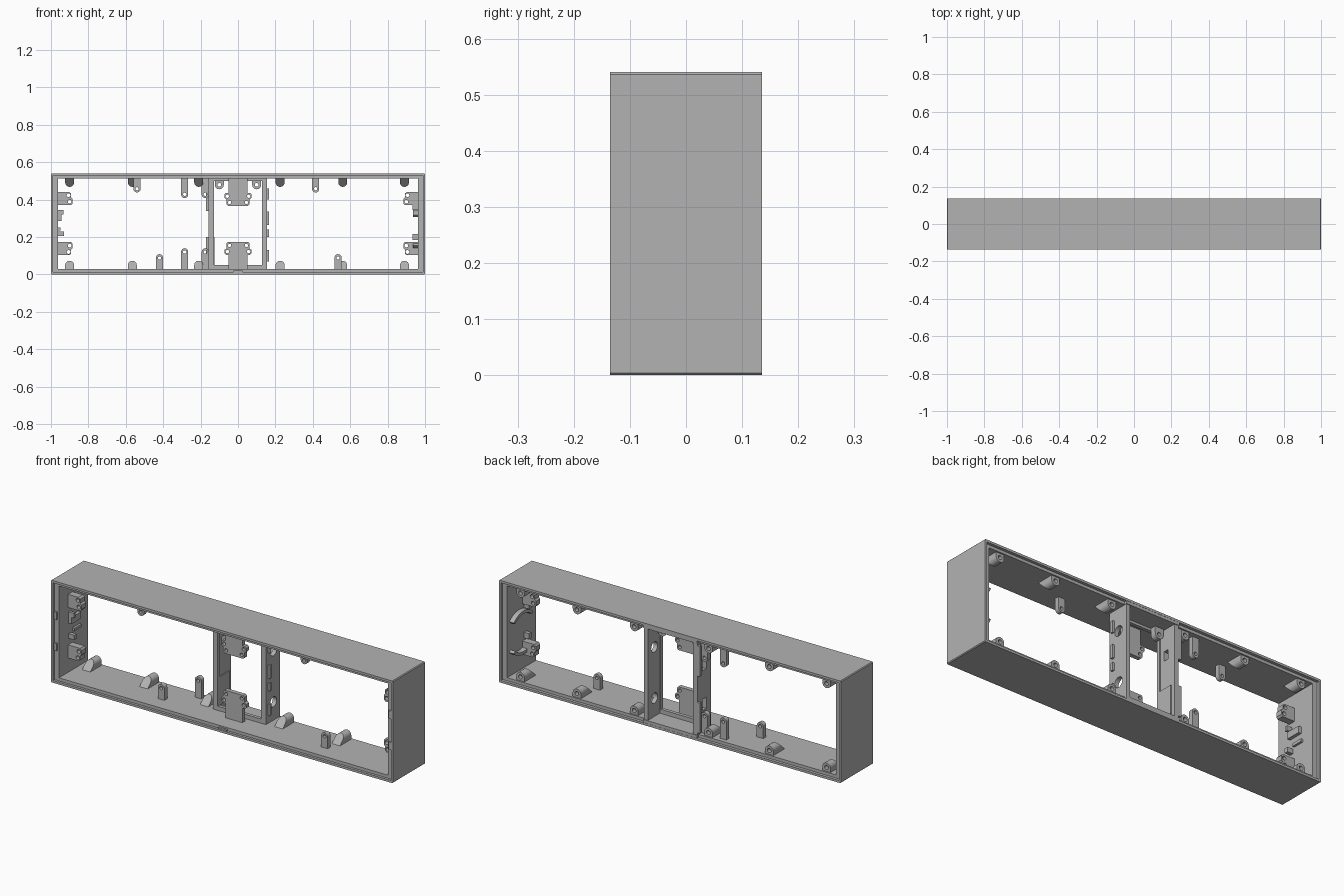
import bpy, bmesh
from math import pi, cos, sin, radians
from mathutils import Matrix

if "Cube" in bpy.data.objects:
    bpy.data.objects.remove(bpy.data.objects["Cube"], do_unlink=True)

grey = bpy.data.materials.new("plain grey plastic")
grey.use_nodes = True
TONE = (0.45, 0.45, 0.45, 1)
grey.diffuse_color = TONE
grey.node_tree.nodes["Principled BSDF"].inputs["Base Color"].default_value = TONE

H = 0.54                       # overall height
FLOOR, CEIL = 0.028, 0.513     # inner faces of the long walls
SIDE = 0.962                   # inner faces of the end walls
TURN = {"y": Matrix(((1, 0, 0), (0, 0, -1), (0, 1, 0))).to_4x4(),
        "x": Matrix(((0, 0, 1), (1, 0, 0), (0, 1, 0))).to_4x4()}


def plate(name, outlines, lo, hi, axis="y"):
    """Flat shape (first outline solid, others holes) extruded along an axis."""
    curve = bpy.data.curves.new(name, "CURVE")
    curve.dimensions = "2D"
    curve.fill_mode = "BOTH"
    curve.extrude = (hi - lo) / 2
    for points in outlines:
        spline = curve.splines.new("POLY")
        spline.points.add(len(points) - 1)
        for p, (u, v) in zip(spline.points, points):
            p.co = (u, v, 0, 1)
        spline.use_cyclic_u = True
    temp = bpy.data.objects.new(name, curve)
    bpy.context.collection.objects.link(temp)
    graph = bpy.context.evaluated_depsgraph_get()
    mesh = bpy.data.meshes.new_from_object(temp.evaluated_get(graph))
    bpy.data.objects.remove(temp, do_unlink=True)
    mid = (lo + hi) / 2
    shift = Matrix.Translation((mid, 0, 0) if axis == "x" else (0, mid, 0))
    mesh.transform(shift @ TURN[axis])
    bm = bmesh.new()
    bm.from_mesh(mesh)
    bmesh.ops.remove_doubles(bm, verts=bm.verts, dist=1e-5)
    bmesh.ops.recalc_face_normals(bm, faces=bm.faces)
    bm.to_mesh(mesh)
    bm.free()
    mesh.materials.clear()
    mesh.materials.append(grey)
    obj = bpy.data.objects.new(name, mesh)
    bpy.context.collection.objects.link(obj)
    return obj


def rect(a, b, c, d, cut=0):
    """Rectangle from (a, c) to (b, d), with optional corner cuts."""
    if not cut:
        return [(a, c), (b, c), (b, d), (a, d)]
    return [(a + cut, c), (b - cut, c), (b, c + cut), (b, d - cut),
            (b - cut, d), (a + cut, d), (a, d - cut), (a, c + cut)]


def circle(u, v, r, n=20):
    return [(u + r * cos(2 * pi * i / n), v + r * sin(2 * pi * i / n)) for i in range(n)]


def arch(x, w, base, tip):
    """Straight sides from base, ending in a half circle at tip."""
    r, s = w / 2, (1 if tip > base else -1)
    arc = [(x + r * cos(pi * i / 12), tip - s * r + s * r * sin(pi * i / 12))
           for i in range(13)]
    return [(x - r, base), (x + r, base)] + arc


def box(name, x0, x1, y0, y1, z0, z1):
    return plate(name, [rect(x0, x1, z0, z1)], y0, y1)


# Case: thin outer shell, with a thicker liner set back to leave stepped rims
plate("outer_shell", [rect(-1, 1, 0, H, 0.004),
                      rect(-0.988, 0.988, 0.012, H - 0.012)], -0.135, 0.135)
plate("inner_liner", [rect(-0.99, 0.99, 0.01, H - 0.01),
                      rect(-SIDE, SIDE, FLOOR, CEIL)], -0.122, 0.12)
for z0, z1 in ((0.01, FLOOR), (CEIL, H - 0.01)):
    box("rear_rim_infill", -0.157, 0.157, 0.11, 0.134, z0, z1)
box("front_latch", -0.025, 0.025, -0.132, -0.12, 0.01, 0.02)

# Rim catches on both ends
for side in (-1, 1):
    for z in (0.19, 0.355):
        a, b = sorted((side * 0.97, side * 0.985))
        box("rim_catch", a, b, -0.13, -0.12, z - 0.02, z + 0.02)

# Centre bay: front frame and two dividers
plate("bay_frame", [rect(-0.155, 0.155, FLOOR, CEIL),
                    rect(-0.127, 0.127, 0.05, 0.5)], 0.012, 0.03)
wall = rect(0.02, 0.13, FLOOR, CEIL)
plate("left_divider", [wall, circle(0.075, 0.125, 0.027), circle(0.075, 0.395, 0.027)],
      0.132, 0.155, "x")
plate("right_divider", [wall, rect(0.055, 0.085, 0.14, 0.2), rect(0.055, 0.085, 0.35, 0.4)],
      -0.157, -0.132, "x")
for z, h in ((0.1, 0.03), (0.22, 0.02), (0.3, 0.035), (0.43, 0.03)):
    box("left_divider_clip", 0.15, 0.165, 0.03, 0.045, z - h, z + h)
box("right_divider_rib", -0.135, -0.126, 0.03, 0.11, 0.05, 0.2)
for z in (0.12, 0.42):
    box("right_divider_rail", -0.172, -0.155, 0.115, 0.13, z - 0.08, z + 0.08)


# Screw bosses with sloped fronts and an open ring at the rear
def boss(x, top):
    base, tip = (CEIL + 0.003, 0.468) if top else (FLOOR - 0.003, 0.073)
    body = plate("screw_boss", [arch(x, 0.048, base, tip)], 0.015, 0.09)
    for v in body.data.vertices:
        if v.co.y < 0.05:
            v.co.y += abs(v.co.z - base) * 1.0
    z = tip + (0.024 if top else -0.024)
    plate("screw_boss_ring", [arch(x, 0.048, base, tip), circle(x, z, 0.011)], 0.09, 0.112)


for x in (-0.9, -0.565, -0.21, 0.225, 0.56, 0.89):
    for top in (False, True):
        boss(x, top)

# Upright tabs with an eyelet: x position, rooted at top, length, depth position
for x, top, length, y in ((-0.54, 1, 0.075, -0.03), (0.415, 1, 0.075, -0.03),
                          (-0.285, 1, 0.105, 0.085), (-0.175, 1, 0.105, 0.085),
                          (-0.42, 0, 0.08, -0.03), (0.535, 0, 0.08, -0.03),
                          (-0.285, 0, 0.112, 0.085), (-0.175, 0, 0.112, 0.085)):
    base = CEIL + 0.003 if top else FLOOR - 0.003
    tip = CEIL - length if top else FLOOR + length
    eye = tip + (0.02 if top else -0.02)
    plate("eyelet_tab", [arch(x, 0.038, base, tip), circle(x, eye, 0.009)],
          y - 0.012, y + 0.012)
for x in (-0.1, 0.1):
    plate("bay_top_tab", [arch(x, 0.048, CEIL + 0.003, 0.455), circle(x, 0.479, 0.01)],
          0.03, 0.06)

# T-shaped mounting plates in the centre bay
for name, flip in (("lower_mount", False), ("upper_mount", True)):
    half = [(0.05, FLOOR - 0.003), (0.05, 0.105), (0.065, 0.105), (0.073, 0.113),
            (0.073, 0.13), (0.062, 0.14), (0.062, 0.165), (0.054, 0.173)]
    shape = half + [(-x, z) for x, z in reversed(half)]
    holes = [circle(s * x, z, 0.009) for s in (-1, 1) for x, z in ((0.057, 0.122), (0.045, 0.155))]
    outlines = [shape] + holes
    if flip:
        outlines = [[(x, H - z) for x, z in o] for o in outlines]
    plate(name, outlines, -0.035, -0.012)

# End-wall brackets with two screw holes each
for side in (-1, 1):
    for flip in (False, True):
        shape = [(SIDE + 0.004, 0.103), (0.902, 0.103), (0.892, 0.11), (0.892, 0.132),
                 (0.884, 0.14), (0.884, 0.163), (0.892, 0.173), (SIDE + 0.004, 0.173)]
        outlines = [shape, circle(0.906, 0.12, 0.01), circle(0.9, 0.154, 0.01)]
        outlines = [[(side * x, H + 0.003 - z if flip else z) for x, z in o] for o in outlines]
        plate("end_bracket", outlines, -0.045, -0.008)

# Clip on the right end wall
for x, y0, y1, z0, z1 in ((-0.932, -0.04, -0.025, 0.32, 0.345), (-0.945, -0.04, 0.04, 0.285, 0.32),
                          (-0.95, -0.01, 0.05, 0.235, 0.25), (-0.93, -0.04, -0.02, 0.205, 0.23)):
    box("end_clip", -SIDE - 0.004, x, y0, y1, z0, z1)

# Curved ribs and small stops on the left end wall
for start in (45, 225):
    angles = [radians(start + 90 * i / 14) for i in range(15)]
    outer = [(0.02 + 0.115 * cos(a), 0.235 + 0.115 * sin(a)) for a in angles]
    inner = [(0.02 + 0.1 * cos(a), 0.235 + 0.1 * sin(a)) for a in reversed(angles)]
    plate("curved_rib", [outer + inner], 0.936, SIDE + 0.004, "x")
for z in (0.2, 0.36):
    box("end_stop", 0.932, SIDE + 0.004, -0.04, -0.02, z - 0.015, z + 0.015)

# Smooth the round parts, keep edges sharp
for obj in bpy.context.scene.objects:
    obj.select_set(obj.type == "MESH")
    if obj.type == "MESH":
        bpy.context.view_layer.objects.active = obj
bpy.ops.object.shade_smooth_by_angle(angle=radians(30))
